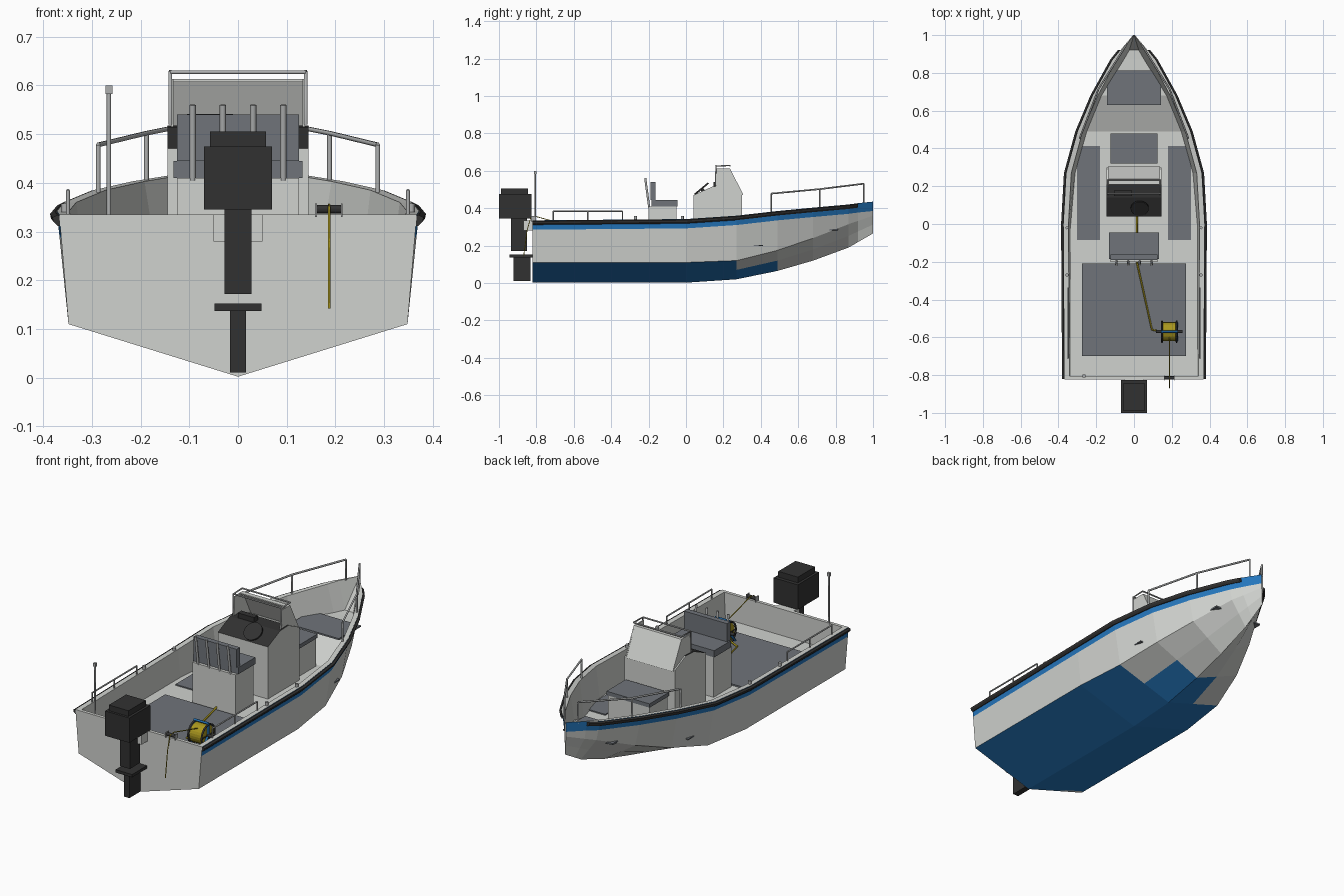
import bpy, bmesh, math
from mathutils import Vector, Matrix

cube = bpy.data.objects.get("Cube")
if cube:
    bpy.data.objects.remove(cube, do_unlink=True)


def material(name, r, g, b):
    m = bpy.data.materials.new(name)
    m.use_nodes = True
    m.diffuse_color = (r, g, b, 1)
    m.node_tree.nodes["Principled BSDF"].inputs["Base Color"].default_value = (r, g, b, 1)
    return m


HULL = material("hull light grey", .63, .645, .62)
BLUE = material("paint blue", .018, .18, .5)
BLACK = material("rubber black", .031, .031, .031)
PAD = material("pad grey", .16, .175, .195)
METAL = material("rail metal", .42, .43, .43)
YELLOW = material("hose yellow", .4, .31, .013)


def finish(name, bm, *mats):
    bmesh.ops.recalc_face_normals(bm, faces=bm.faces)
    me = bpy.data.meshes.new(name)
    bm.to_mesh(me)
    bm.free()
    for m in mats:
        me.materials.append(m)
    ob = bpy.data.objects.new(name, me)
    bpy.context.collection.objects.link(ob)
    return ob


def loft(name, rings, mats, rule=None):
    """Skin closed rings of equal length; rule(row, centre) gives a material index."""
    bm = bmesh.new()
    vs = [[bm.verts.new(p) for p in ring] for ring in rings]
    n = len(rings[0])
    for a, b in zip(vs, vs[1:]):
        for i in range(n):
            j = (i + 1) % n
            f = bm.faces.new((a[i], a[j], b[j], b[i]))
            if rule:
                f.material_index = rule(i, f.calc_center_median())
    bm.faces.new(vs[0])
    bm.faces.new(vs[-1])
    return finish(name, bm, *mats)


def prism(name, profile, xs, mats, rule=None):
    return loft(name, [[(x, y, z) for y, z in profile] for x in xs], mats, rule)


def box(name, x, y, z, mat):
    return prism(name, [(y[0], z[0]), (y[1], z[0]), (y[1], z[1]), (y[0], z[1])], x, [mat])


def tube(name, pts, r, mat):
    cu = bpy.data.curves.new(name, "CURVE")
    cu.dimensions = "3D"
    cu.bevel_depth, cu.bevel_resolution, cu.use_fill_caps = r, 1, True
    sp = cu.splines.new("POLY")
    sp.points.add(len(pts) - 1)
    for p, co in zip(sp.points, pts):
        p.co = (*co, 1)
    cu.materials.append(mat)
    ob = bpy.data.objects.new(name, cu)
    bpy.context.collection.objects.link(ob)
    bpy.ops.object.select_all(action="DESELECT")
    ob.select_set(True)
    bpy.context.view_layer.objects.active = ob
    bpy.ops.object.convert(target="MESH")
    return ob


def drum(name, centre, r, length, mat, rot):
    bm = bmesh.new()
    bmesh.ops.create_cone(bm, cap_ends=True, segments=24, radius1=r, radius2=r, depth=length,
                          matrix=Matrix.Translation(centre) @ rot)
    return finish(name, bm, mat)


UPRIGHT = Matrix()
ACROSS = Matrix.Rotation(math.pi / 2, 4, "Y")

# Hull stations: y, keel z, chine x z, sheer x z, deck x z, gunwale width
STATIONS = [(-.82, .002, .348, .11, .367, .335, .335, .197, .025),
            (0, .002, .348, .11, .372, .342, .335, .197, .025),
            (.27, .02, .318, .12, .357, .36, .312, .197, .025),
            (.49, .065, .26, .175, .297, .385, .25, .197, .025),
            (.68, .12, .183, .24, .217, .403, .172, .277, .025),
            (.87, .19, .09, .315, .112, .42, .054, .28, .022),
            (.92, .219, .056, .332, .072, .427, .025, .282, .012),
            (1, .265, .004, .36, .005, .435, .001, .425, .003)]


def sheer(y):
    for a, b in zip(STATIONS, STATIONS[1:]):
        if y <= b[0]:
            t = (y - a[0]) / (b[0] - a[0])
            return a[4] + t * (b[4] - a[4]), a[5] + t * (b[5] - a[5])


def section(y, k, cx, cz, sx, sz, dx, dz, cap):
    t = .05 / (sz - cz)
    half = [(dx, dz), (sx - cap, sz), (sx, sz), (sx + t * (cx - sx), sz - .05), (cx, cz), (cx / 2, (cz + k) / 2)]
    left = [(x, y, z) for x, z in half]
    return left + [(0, y, k)] + [(-x, y, z) for x, y, z in reversed(left)]


def paint(row, c):
    stripe = row in (2, 9)
    bottom = row in (4, 5, 6, 7) and c.z < .1 and c.y < .49
    return int(stripe or bottom)


loft("hull", [section(*s) for s in STATIONS], [HULL, BLUE], paint)
stern = section(*STATIONS[0])[2:-2]
loft("transom", [[(x, y, z) for x, _, z in stern] for y in (-.822, -.805)], [HULL])

# Rub rails, gunwale fittings, bow and stern handrails on both sides
RUB = [(-.006, -.003), (.004, -.001), (.014, -.006), (.012, -.015), (.003, -.024), (-.006, -.022)]
for side, s in (("left", 1), ("right", -1)):
    loft(side + "_rub_rail", [[(s * (sheer(st[0])[0] + dx), st[0], sheer(st[0])[1] + dz) for dx, dz in RUB]
                              for st in STATIONS[:-1]], [BLACK])

    bow = [(s * .287, .455, .478), (s * .188, .715, .502), (s * .04, .95, .531)]
    tube(side + "_bow_rail", bow, .005, METAL)
    for p in bow:
        tube(side + "_bow_post", [(p[0], p[1], sheer(p[1])[1] - .01), p], .005, METAL)
    tube(side + "_stern_rail", [(s * .349, -.71, .384), (s * .349, -.34, .384)], .004, METAL)
    for y in (-.71, -.525, -.34):
        tube(side + "_stern_post", [(s * .349, y, .33), (s * .349, y, .384)], .004, METAL)
    for y in (-.27, -.02):
        drum(side + "_cleat", (s * .355, y, .349), .008, .018, METAL, UPRIGHT)
    box(side + "_deck_pad", (s * .18, s * .303), (-.085, .412), (.197, .203), PAD)

# Deck pads and forward seat
box("stern_deck_pad", (-.275, .275), (-.7, -.21), (.195, .205), PAD)
box("bow_pad", (-.143, .143), (.63, .812), (.28, .288), PAD)
box("forward_seat", (-.12, .12), (.325, .475), (.19, .345), HULL)
box("forward_cushion", (-.125, .125), (.32, .48), (.345, .365), PAD)

# Console with black dash, and an open-backed windshield in front of it
BODY = [(.04, .19), (.04, .47), (.14, .515), (.21, .518), (.3, .475), (.3, .19)]
SHIELD = [(.305, .47), (.235, .613), (.21, .613), (.21, .607), (.231, .607), (.298, .47)]
WING = [(.155, .475), (.16, .613), (.235, .613), (.305, .475)]
prism("console", BODY, (-.145, .145), [HULL, BLACK], lambda i, c: int(i in (1, 2)))
prism("windshield", SHIELD, (-.137, .137), [HULL])
for s in (-1, 1):
    prism("windshield_wing", WING, (s * .132, s * .138), [HULL])
    tube("console_grab_side", [(s * .139, .157, .52), (s * .139, .16, .626), (s * .139, .235, .628)], .004, METAL)
for y in (.16, .235):
    tube("console_grab_bar", [(-.139, y, .627), (.139, y, .627)], .004, METAL)
box("chart_display", (-.105, -.01), (.148, .178), (.505, .541), BLACK)

# Steering wheel tilted with the dash
hub = Vector((.03, .083, .504))
tilt = Matrix.Rotation(math.radians(40), 4, "X")
drum("steering_wheel", hub, .048, .009, BLACK, tilt)
tube("steering_column", [hub, hub + tilt.to_3x3() @ Vector((0, 0, -.03))], .01, BLACK)

# Helm seat with rod holders
box("seat_pedestal", (-.125, .125), (-.2, -.05), (.19, .41), HULL)
box("seat_cushion", (-.132, .132), (-.185, -.045), (.41, .445), PAD)
box("seat_back", (-.125, .125), (-.19, -.162), (.445, .54), PAD)
for x in (-.093, -.031, .031, .093):
    tube("rod_holder", [(x, -.197, .405), (x, -.218, .56)], .0065, METAL)

# Outboard engine
box("engine_cowl", (-.07, .07), (-1, -.826), (.345, .475), BLACK)
box("engine_cap", (-.057, .057), (-.988, -.845), (.475, .505), BLACK)
box("engine_leg", (-.028, .028), (-.935, -.85), (.172, .345), BLACK)
box("engine_plate", (-.048, .048), (-.945, -.822), (.137, .152), BLACK)
box("engine_skeg", (-.016, .016), (-.922, -.832), (.011, .137), BLACK)
box("engine_bracket", (-.05, .05), (-.87, -.82), (.28, .335), HULL)

# Stern light mast
tube("light_mast", [(-.265, -.805, .33), (-.265, -.805, .585)], .0045, METAL)
box("mast_light", (-.272, -.258), (-.812, -.798), (.582, .6), METAL)

# Hose reel with open rims and a blue frame
reel = Vector((.187, -.57, .262))
drum("hose_drum", reel, .05, .07, YELLOW, ACROSS)
for dx in (-.039, .039):
    hubside = reel + Vector((dx, 0, 0))
    rim = [hubside + Vector((0, .055 * math.cos(a * math.pi / 10), .055 * math.sin(a * math.pi / 10)))
           for a in range(21)]
    tube("reel_rim", rim, .005, BLACK)
    for a in (0, 5):
        tube("reel_spoke", [rim[a], rim[a + 10]], .003, BLACK)
    for dy in (-.05, .05):
        tube("reel_leg", [hubside, hubside + Vector((0, dy, -.06))], .006, BLUE)
    tube("reel_handle_arm", [hubside, hubside + Vector((0, 0, .062))], .006, BLUE)
drum("reel_axle", reel, .008, .14, BLACK, ACROSS)
tube("reel_handle", [reel + Vector((dx, 0, .062)) for dx in (-.042, .042)], .006, BLUE)

# Hose along the deck and over the stern roller
tube("deck_hose", [(.15, -.57, .225), (.095, -.56, .21), (.015, -.2, .21), (.015, .045, .21)], .005, YELLOW)
tube("stern_hose", [(.187, -.6, .3), (.187, -.8, .355), (.187, -.83, .35), (.187, -.85, .28), (.187, -.868, .142)],
     .0025, YELLOW)
drum("stern_roller", (.187, -.815, .346), .009, .052, BLACK, ACROSS)
for x in (.16, .213):
    box("roller_cheek", (x - .002, x + .002), (-.828, -.802), (.33, .358), METAL)
